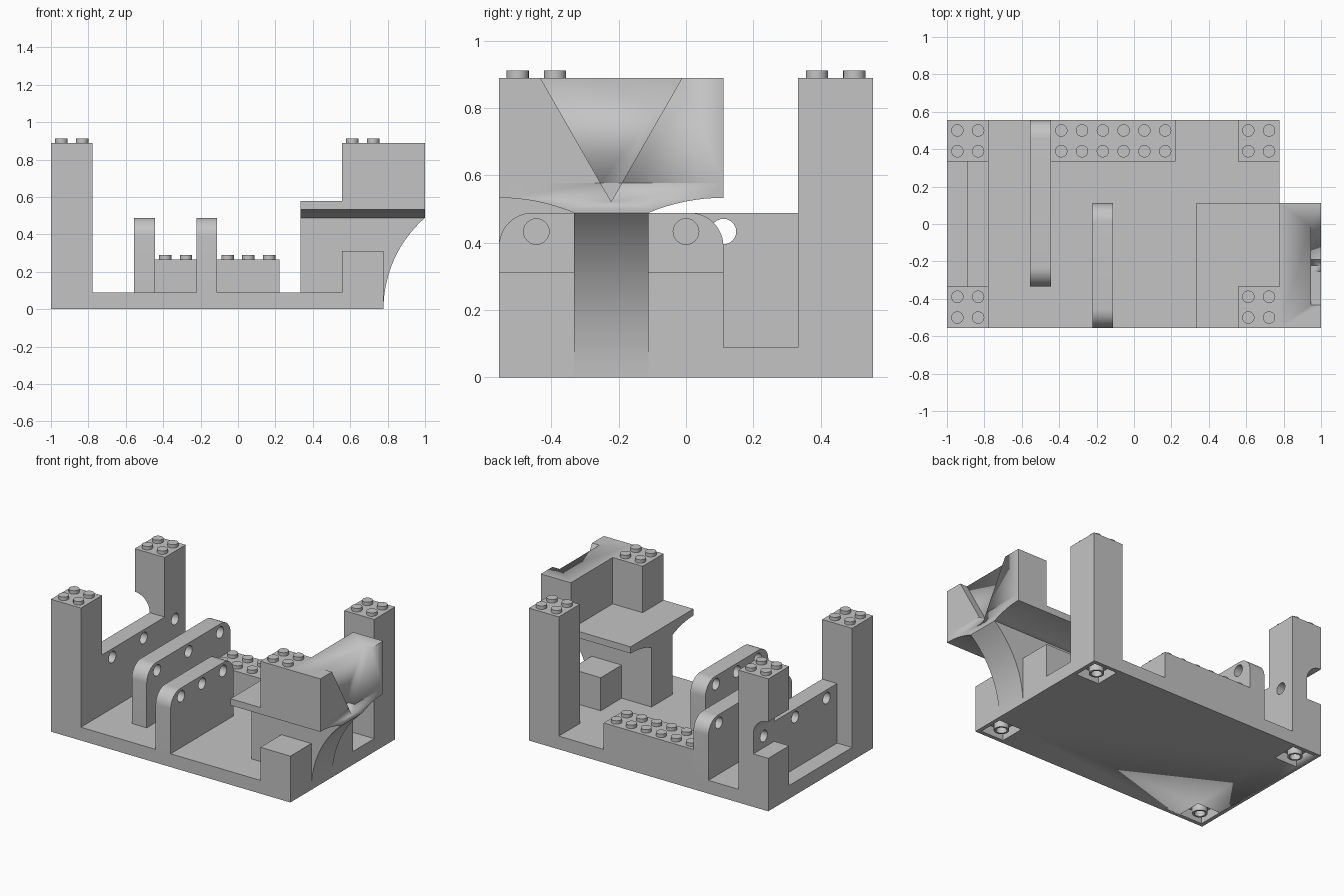
import bpy, bmesh, math
from mathutils import Matrix

if "Cube" in bpy.data.objects:
    bpy.data.objects.remove(bpy.data.objects["Cube"])

U = 1 / 9          # one stud pitch
P = 2 / 45         # one plate height
grey = bpy.data.materials.new("light grey")
grey.diffuse_color = (0.55, 0.55, 0.55, 1)
grey.use_nodes = True
grey.node_tree.nodes["Principled BSDF"].inputs["Base Color"].default_value = grey.diffuse_color


def finish(name, bm, smooth=True):
    bmesh.ops.recalc_face_normals(bm, faces=bm.faces)
    me = bpy.data.meshes.new(name)
    bm.to_mesh(me)
    bm.free()
    ob = bpy.data.objects.new(name, me)
    bpy.context.collection.objects.link(ob)
    me.materials.append(grey)
    if smooth:
        bpy.ops.object.select_all(action='DESELECT')
        ob.select_set(True)
        bpy.context.view_layer.objects.active = ob
        bpy.ops.object.shade_smooth_by_angle(angle=math.radians(30))
    return ob


def prism(name, pts, axis, lo, hi):
    """Extrude a 2D profile along 'x' (pts are y,z) or 'y' (pts are x,z)."""
    bm = bmesh.new()
    put = (lambda p, t: (t, p[0], p[1])) if axis == 'x' else (lambda p, t: (p[0], t, p[1]))
    a = [bm.verts.new(put(p, lo)) for p in pts]
    b = [bm.verts.new(put(p, hi)) for p in pts]
    bm.faces.new(a)
    bm.faces.new(b[::-1])
    for i in range(len(pts)):
        j = (i + 1) % len(pts)
        bm.faces.new((a[i], a[j], b[j], b[i]))
    return finish(name, bm)


def box(name, x0, x1, y0, y1, z0, z1):
    return prism(name, [(x0, z0), (x1, z0), (x1, z1), (x0, z1)], 'y', y0, y1)


def arc(cx, cz, r, a0, a1, n=12):
    return [(cx + r * math.cos(math.radians(a0 + (a1 - a0) * i / n)),
             cz + r * math.sin(math.radians(a0 + (a1 - a0) * i / n))) for i in range(n + 1)]


def cut(target, cutter):
    mod = target.modifiers.new("cut", 'BOOLEAN')
    mod.operation = 'DIFFERENCE'
    mod.solver = 'EXACT'
    mod.object = cutter
    bpy.context.view_layer.objects.active = target
    bpy.ops.object.modifier_apply(modifier=mod.name)
    bpy.data.objects.remove(cutter)


def pin_holes(target, x, ys):
    for y in ys:
        cut(target, prism("hole_cutter", arc(y, 0.433, 0.038, 0, 345, 23), 'x', x - 0.05, x + U + 0.05))
    bpy.ops.object.select_all(action='DESELECT')
    target.select_set(True)
    bpy.ops.object.shade_smooth_by_angle(angle=math.radians(30))


def studs(name, x0, y0, nx, ny, z):
    bm = bmesh.new()
    for i in range(nx):
        for j in range(ny):
            m = Matrix.Translation((x0 + (i + .5) * U, y0 + (j + .5) * U, z + 0.011))
            bmesh.ops.create_cone(bm, cap_ends=True, segments=24, radius1=0.033,
                                  radius2=0.033, depth=0.024, matrix=m)
    return finish(name, bm)


XL, XR, YF, YB = -1, 7 * U, -5 * U, 5 * U
FLOOR, TOP, WALL = 2 * P, 20 * P, 11 * P

# Base with a socket and tube under each corner
base = box("base", XL, XR, YF, YB, 0, FLOOR)
for cx in (XL + U, XR - U):
    for cy in (YF + U, YB - U):
        h = 0.085
        cut(base, box("socket_cutter", cx - h, cx + h, cy - h, cy + h, -0.05, 0.065))
        bm = bmesh.new()
        ring = [bm.verts.new((cx + r, cy, z)) for r, z in
                ((0.033, 0), (0.046, 0), (0.046, 0.066), (0.033, 0.066))]
        edges = [bm.edges.new((ring[i], ring[(i + 1) % 4])) for i in range(4)]
        bmesh.ops.spin(bm, geom=ring + edges, cent=(cx, cy, 0), axis=(0, 0, 1),
                       angle=2 * math.pi, steps=24, use_merge=True)
        bmesh.ops.remove_doubles(bm, verts=bm.verts, dist=1e-4)
        finish("socket_tube", bm)

# Corner columns; the back left one has an arched notch on its outer side
box("front_left_column", XL, XL + 2 * U, YF, YF + 2 * U, FLOOR, TOP)
box("back_right_column", XR - 2 * U, XR, YB - 2 * U, YB, FLOOR, TOP)
notch = [(XL, FLOOR), (XL + 2 * U, FLOOR), (XL + 2 * U, TOP), (XL, TOP)]
notch += arc(XL, WALL, U, 90, 0) + [(XL + U, 8 * P), (XL, 8 * P)]
column = prism("back_left_column", notch, 'y', YB - 2 * U, YB)
pin_holes(column, XL + U, [4 * U])
for x, y in ((XL, YF), (XL, YB - 2 * U), (XR - 2 * U, YB - 2 * U), (XR - 2 * U, YF)):
    studs("column_studs", x, y, 2, 2, TOP)

# Left wall with pin holes
wall = box("left_wall", XL + U, XL + 2 * U, -3 * U, 3 * U, FLOOR, WALL)
pin_holes(wall, XL + U, [-2 * U, U])


# Upright rounded plates with pin holes
def rounded_plate(name, x, y0, y1, ys):
    r = 0.1
    pts = [(y0, FLOOR), (y1, FLOOR)] + arc(y1 - r, WALL - r, r, 0, 90) + arc(y0 + r, WALL - r, r, 90, 180)
    pin_holes(prism(name, pts, 'x', x, x + U), x, ys)


rounded_plate("long_hinge_plate", -5 * U, -3 * U, YB, [-2 * U, U, 4 * U])
rounded_plate("short_hinge_plate", -2 * U, YF, U, [-4 * U, -2 * U, 0])

# Low studded block at the back
box("studded_block", -4 * U, 2 * U, 3 * U, YB, FLOOR, 6 * P)
studs("block_studs", -4 * U, 3 * U, 6, 2, 6 * P)

# Turret pillar flaring outward, with a low block on either side
R = ((2 * U) ** 2 + WALL ** 2) / (4 * U)
end = 180 - math.degrees(math.asin(WALL / R))
flare = [(3 * U, FLOOR), (3 * U, WALL)] + arc(XR + R, 0, R, end, 180, 16) + [(XR - 0.02, 0.01)]
prism("turret_pillar", flare, 'y', -3 * U, -U)
for y in (YF, -U):
    box("pillar_side_block", XR - 2 * U, XR, y, y + 2 * U, FLOOR, 7 * P)

# Turret platform with arched underside
R2 = ((2 * U) ** 2 + P ** 2) / (2 * P)
sweep = math.degrees(math.asin(2 * U / R2))
under = arc(YF, 12 * P - R2, R2, 90, 90 - sweep, 8)
under += [(-4 * U - y, z) for y, z in reversed(under)]
prism("turret_platform", under + [(U, 13 * P), (YF, 13 * P)], 'x', 3 * U, 1)

# Turret walls, with a triangular recess in the outer face
box("turret_block", XR - 2 * U, XR, YF, -3 * U, 13 * P, TOP)
outer = prism("turret_outer_wall", [(YF, 13 * P), (U, 13 * P), (U, TOP), (YF, TOP)], 'x', XR, 1)
slope = 0.21 / (TOP - 0.522)
dy = slope * (TOP + 0.05 - 0.522)
vee = [(-2 * U, 0.522), (-2 * U + dy, TOP + 0.05), (-2 * U - dy, TOP + 0.05)]
cut(outer, prism("recess_cutter", vee, 'x', 0.947, 1.05))
# The recess tip runs into the platform edge
cut(bpy.data.objects["turret_platform"], prism("recess_cutter", vee, 'x', 0.947, 1.05))
